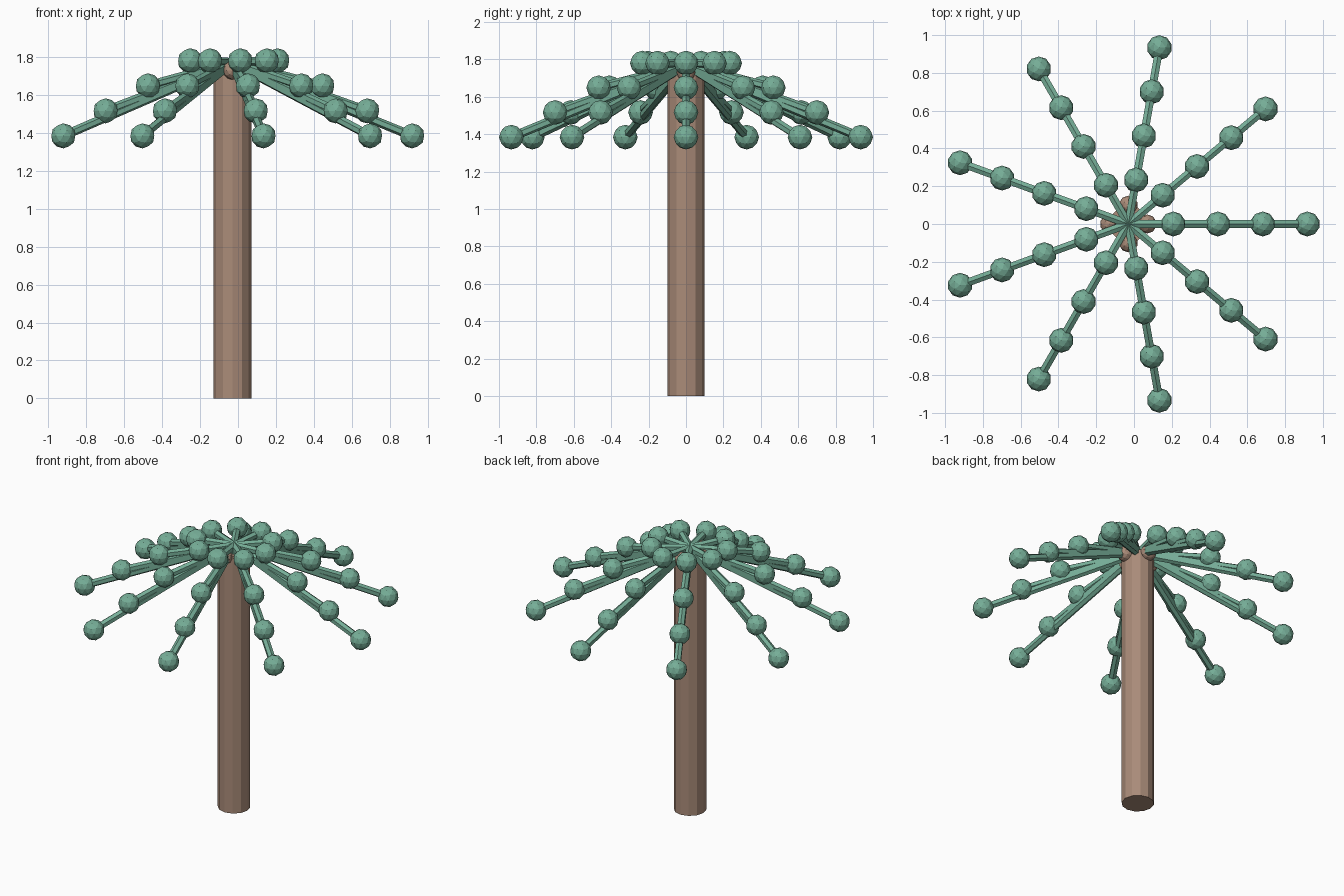
import bpy
import math
from mathutils import Vector

cube = bpy.data.objects.get("Cube")
if cube:
    bpy.data.objects.remove(cube, do_unlink=True)


def material(name, colour):
    mat = bpy.data.materials.new(name)
    mat.use_nodes = True
    mat.diffuse_color = (*colour, 1)
    mat.node_tree.nodes["Principled BSDF"].inputs["Base Color"].default_value = (*colour, 1)
    return mat


GREEN = material("leaf green", (0.18, 0.42, 0.31))
BROWN = material("bark brown", (0.40, 0.26, 0.19))
CENTRE = Vector((-0.03, 0, 0))
HUB = CENTRE + Vector((0, 0, 1.77))


def finish(name, mat):
    obj = bpy.context.object
    obj.name = name
    obj.data.materials.append(mat)
    return obj


def ball(name, location, radius, mat):
    bpy.ops.mesh.primitive_ico_sphere_add(subdivisions=2, radius=radius, location=location)
    return finish(name, mat)


def rod(name, start, end, radius, sides, mat):
    axis = end - start
    bpy.ops.mesh.primitive_cylinder_add(vertices=sides, radius=radius, depth=axis.length,
                                        location=(start + end) / 2)
    obj = finish(name, mat)
    obj.rotation_euler = axis.to_track_quat("Z", "Y").to_euler()
    return obj


def around(angle, radius, z):
    return CENTRE + Vector((radius * math.cos(angle), radius * math.sin(angle), z))


# Trunk
rod("trunk", CENTRE, CENTRE + Vector((0, 0, 1.74)), 0.1, 12, BROWN)

# Nuts tucked under the crown
for i in range(4):
    ball(f"nut_{i + 1}", around(i * math.pi / 2, 0.1, 1.73), 0.05, BROWN)

# Drooping fronds: every leaf ball has its own stem from the hub
for i in range(9):
    angle = math.radians(40 * i)
    for j in range(4):
        tip = around(angle, 0.237 * (j + 1), 1.78 - 0.132 * j)
        ball(f"frond_{i + 1}_leaf_{j + 1}", tip, 0.066, GREEN)
        rod(f"frond_{i + 1}_stem_{j + 1}", HUB, tip, 0.024, 6, GREEN)
